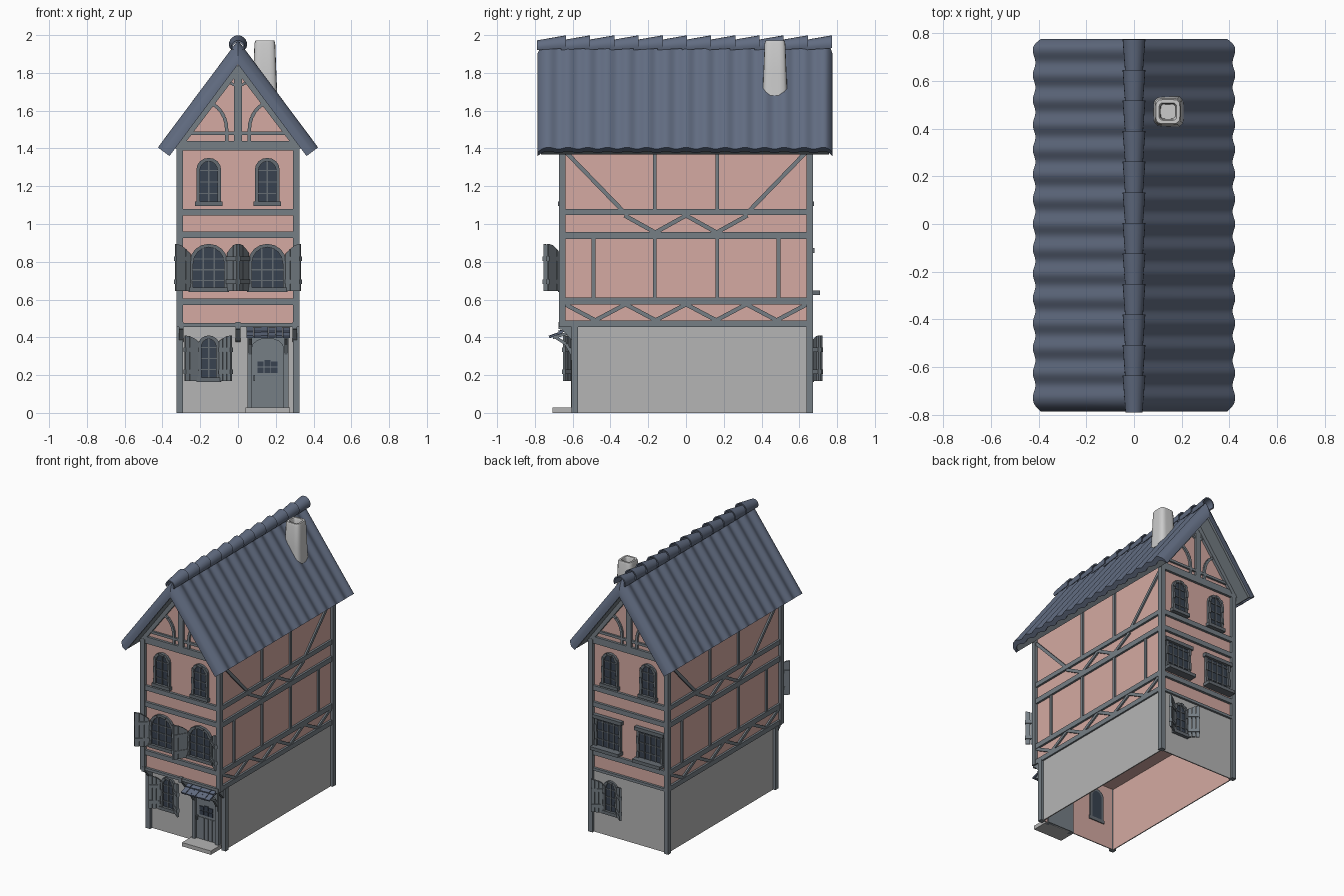
import bpy, bmesh
from math import sin, cos, pi, radians, hypot
from mathutils import Vector

if "Cube" in bpy.data.objects:
    bpy.data.objects.remove(bpy.data.objects["Cube"])

def mat(name, c):
    m = bpy.data.materials.new(name)
    m.diffuse_color = (*c, 1)
    m.use_nodes = True
    m.node_tree.nodes["Principled BSDF"].inputs["Base Color"].default_value = m.diffuse_color
    return m
PINK = mat("plaster", (0.66, 0.40, 0.36))
STONE = mat("stone", (0.46, 0.46, 0.46))
TIMBER = mat("timber", (0.18, 0.21, 0.235))
DARK = mat("shutter_wood", (0.13, 0.15, 0.17))
TILE = mat("tile", (0.12, 0.15, 0.22))
GLASS = mat("glass", (0.04, 0.055, 0.08))
PALE = mat("chimney_stone", (0.58, 0.58, 0.57))

def finish(bm, name, m, smooth=False):
    bmesh.ops.recalc_face_normals(bm, faces=bm.faces)
    me = bpy.data.meshes.new(name)
    bm.to_mesh(me)
    bm.free()
    o = bpy.data.objects.new(name, me)
    bpy.context.collection.objects.link(o)
    me.materials.append(m)
    if smooth:
        bpy.ops.object.select_all(action='DESELECT')
        o.select_set(True)
        bpy.context.view_layer.objects.active = o
        bpy.ops.object.shade_smooth_by_angle(angle=radians(40))
    return o

# Wall maps: (along, up, outward) -> world
def front(y): return lambda u, z, d: Vector((u, y - d, z))
def back(y): return lambda u, z, d: Vector((-u, y + d, z))
def side(s, x): return lambda u, z, d: Vector((s * (x + d), u, z))
FU, FL, BK = front(-0.65), front(-0.58), back(0.65)
SIDES = [side(1, 0.305), side(-1, 0.305)]
YZ = side(1, 0)

def prism(bm, M, pts, d0, d1):
    a = [bm.verts.new(M(u, z, d0)) for u, z in pts]
    b = [bm.verts.new(M(u, z, d1)) for u, z in pts]
    n = len(pts)
    bm.faces.new(a)
    bm.faces.new(b)
    for i in range(n):
        bm.faces.new((a[i], a[(i + 1) % n], b[(i + 1) % n], b[i]))

def rect(bm, M, u0, u1, z0, z1, d0, d1):
    prism(bm, M, [(u0, z0), (u1, z0), (u1, z1), (u0, z1)], d0, d1)

def bar(bm, M, p, q, w, d0, d1):
    L = hypot(q[0] - p[0], q[1] - p[1])
    nx, nz = -(q[1] - p[1]) / L * w / 2, (q[0] - p[0]) / L * w / 2
    prism(bm, M, [(p[0] - nx, p[1] - nz), (q[0] - nx, q[1] - nz),
                  (q[0] + nx, q[1] + nz), (p[0] + nx, p[1] + nz)], d0, d1)

def path(bm, M, pts, w, d0, d1):
    for p, q in zip(pts, pts[1:]):
        bar(bm, M, p, q, w, d0, d1)

# Plaster shell, open underneath
bm = bmesh.new()
prism(bm, FU, [(-0.305, 0.46), (0.305, 0.46), (0.305, 1.42), (0, 1.84), (-0.305, 1.42)], 0, -1.30)
c = [(-0.3, -0.575), (0.3, -0.575), (0.3, 0.645), (-0.3, 0.645)]
for i in range(4):
    (x0, y0), (x1, y1) = c[i], c[(i + 1) % 4]
    bm.faces.new([bm.verts.new(v) for v in ((x0, y0, 0), (x1, y1, 0), (x1, y1, 0.46), (x0, y0, 0.46))])
finish(bm, "plaster_walls", PINK)

# Stone ground floor
bm = bmesh.new()
for M in (FL, BK):
    rect(bm, M, -0.305, 0.305, 0, 0.46, -0.004, 0.003)
for M in SIDES:
    rect(bm, M, -0.58, 0.65, 0, 0.46, -0.004, 0.003)
finish(bm, "stone_ground_walls", STONE)

# Corner posts
bm = bmesh.new()
for s in (-1, 1):
    M = side(s, 0)
    rect(bm, M, -0.607, -0.573, 0, 0.46, 0.29, 0.325)
    rect(bm, M, -0.672, -0.637, 0.455, 1.42, 0.29, 0.325)
    rect(bm, M, 0.637, 0.672, 0, 1.42, 0.29, 0.325)
finish(bm, "corner_posts", TIMBER)

# Gable wall timbers, front and back
bm = bmesh.new()
for M in (FU, BK):
    for z0, z1 in ((0.455, 0.475), (0.57, 0.605), (0.925, 0.96), (1.045, 1.08), (1.39, 1.44)):
        rect(bm, M, -0.31, 0.31, z0, z1, 0, 0.018)
    rect(bm, M, -0.26, 0.26, 1.472, 1.49, 0, 0.014)
    rect(bm, M, -0.02, 0.02, 1.44, 1.83, 0, 0.018)
    for s in (-1, 1):
        bar(bm, M, (s * 0.33, 1.40), (0, 1.835), 0.045, -0.002, 0.02)
        arc = [(s * (0.19 - 0.13 * cos(a)), 1.50 + 0.15 * sin(a)) for a in (i * pi / 14 for i in range(7))]
        path(bm, M, [(s * 0.06, 1.44)] + arc, 0.018, 0, 0.014)
        path(bm, M, [(s * 0.02, 1.735), (s * 0.045, 1.75), (s * 0.07, 1.765)], 0.014, 0, 0.012)
finish(bm, "gable_timbers", TIMBER)

# Side wall timbers
bm = bmesh.new()
for M in SIDES:
    for z0, z1 in ((0.455, 0.49), (0.573, 0.61), (0.92, 0.957), (1.047, 1.08)):
        rect(bm, M, -0.64, 0.64, z0, z1, 0, 0.015)
    for y in (-0.165, 0.165):
        rect(bm, M, y - 0.01, y + 0.01, 1.08, 1.42, 0, 0.012)
    for y in (-0.49, -0.165, 0.165, 0.49):
        rect(bm, M, y - 0.01, y + 0.01, 0.61, 0.92, 0, 0.012)
    for s in (-1, 1):
        bar(bm, M, (s * 0.335, 1.07), (s * 0.64, 1.385), 0.022, 0, 0.011)
    path(bm, M, [(-0.325 + i * 0.1625, 1.045 - 0.09 * (i % 2)) for i in range(5)], 0.022, 0, 0.011)
    path(bm, M, [(-0.64 + i * 0.16, 0.575 - 0.085 * (i % 2)) for i in range(9)], 0.022, 0, 0.011)
finish(bm, "side_timbers", TIMBER)

# Overhang brackets
bm = bmesh.new()
for x in (-0.3, 0, 0.3):
    prism(bm, YZ, [(-0.58, 0.375), (-0.605, 0.385), (-0.655, 0.44), (-0.675, 0.445),
                   (-0.675, 0.48), (-0.58, 0.48)], x - 0.012, x + 0.012)
finish(bm, "overhang_brackets", TIMBER)

# Windows
def arch(cx, z0, z1, w, rise, n=8, jamb=4):
    h, zs = w / 2, z1 - rise
    L = [(cx - h, z0 + (zs - z0) * i / jamb) for i in range(jamb)]
    A = [(cx - h * cos(pi * i / n), zs + rise * sin(pi * i / n)) for i in range(n + 1)]
    return L + A + [(2 * cx - u, z) for u, z in reversed(L)]

def window(name, M, cx, z0, z1, w, rise, bars=(0,), shutters=None):
    f = 0.018
    fr, gl = bmesh.new(), bmesh.new()
    n, jamb = (8, 4) if rise else (2, 4)
    o = arch(cx, z0, z1, w, rise, n, jamb)
    i_ = arch(cx, z0 + f, z1 - f, w - 2 * f, max(rise - f / 2, 0), n, jamb)
    for k in range(len(o) - 1):          # frame blocks
        prism(fr, M, [o[k], o[k + 1], i_[k + 1], i_[k]], -0.012, 0.022 - 0.005 * (k % 2))
    rect(fr, M, cx - w / 2 - 0.008, cx + w / 2 + 0.008, z0 - 0.006, z0 + f, -0.012, 0.06 if not rise else 0.028)
    if not rise:
        rect(fr, M, cx - w / 2 - 0.012, cx + w / 2 + 0.012, z1 - f, z1 + 0.008, -0.012, 0.03)
    for b in bars:                       # glazing bars
        rect(fr, M, cx + b - 0.004, cx + b + 0.004, z0 + f, z1 - f, 0, 0.014)
    for k in (1, 2, 3):
        z = z0 + (z1 - z0 - rise * 0.5) * k / 3.6
        rect(fr, M, cx - w / 2 + f, cx + w / 2 - f, z - 0.003, z + 0.003, 0, 0.013)
    prism(gl, M, i_, -0.012, 0.008)
    finish(fr, name + "_frame", DARK)
    finish(gl, name + "_glass", GLASS)
    if shutters:
        sw, angles = shutters
        bm = bmesh.new()
        for s, ang in zip((-1, 1), angles):
            ca, sa, hu = cos(radians(ang)), sin(radians(ang)), cx + s * w / 2
            S = lambda u, z, d: M(hu + s * (u * ca - d * sa), z, 0.018 + u * sa + d * ca)
            top = lambda t: z1 - rise * 0.55 * (1 - sin(t * pi / 2))
            for k in range(3):           # planks rising away from the hinge
                a, b = k / 3, (k + 1) / 3
                prism(bm, S, [(a * sw + 0.001, z0), (b * sw - 0.001, z0),
                              (b * sw - 0.001, top(b)), (a * sw + 0.001, top(a))], -0.006, 0.006)
            for z in (0.2, 0.68):
                zc = z0 + (z1 - z0) * z
                rect(bm, S, 0, sw, zc - 0.012, zc + 0.012, -0.011, 0.011)
        finish(bm, name + "_shutters", TIMBER)

for s, tag in ((-1, "left"), (1, "right")):
    x = s * 0.155
    window("front_top_window_" + tag, FU, x, 1.10, 1.35, 0.13, 0.06)
    window("back_top_window_" + tag, BK, x, 1.10, 1.35, 0.13, 0.06)
    window("front_middle_window_" + tag, FU, x, 0.645, 0.895, 0.20, 0.095, (-0.03, 0.03),
           (0.1, (40, 58) if s < 0 else (58, 40)))
    window("back_middle_window_" + tag, BK, x * 1.1, 0.63, 0.865, 0.21, 0, (-0.045, 0, 0.045))
window("front_ground_window", FL, -0.155, 0.17, 0.41, 0.115, 0.055, (0,), (0.08, (30, 38)))
window("back_ground_window", BK, -0.15, 0.17, 0.41, 0.115, 0.055, (0,), (0.08, (30, 38)))

# Door, frame, step
bm = bmesh.new()
for x0, x1 in ((0.05, 0.075), (0.24, 0.268)):
    rect(bm, FL, x0, x1, 0, 0.40, -0.012, 0.028)
o, i_ = arch(0.157, 0, 0.42, 0.19, 0.03), arch(0.157, 0, 0.395, 0.165, 0.05)
for k in range(len(o) - 1):
    prism(bm, FL, [o[k], o[k + 1], i_[k + 1], i_[k]], -0.012, 0.022)
finish(bm, "door_frame", TIMBER)
bm = bmesh.new()
prism(bm, FL, i_, -0.012, 0.008)
for k in range(5):
    rect(bm, FL, 0.078 + k * 0.032, 0.108 + k * 0.032, 0.03, 0.19, 0.008, 0.012)
rect(bm, FL, 0.083, 0.091, 0.17, 0.2, 0.01, 0.028)
finish(bm, "door_leaf", TIMBER)
bm = bmesh.new()
for k in range(3):
    for z0, z1 in ((0.21, 0.24), (0.246, 0.28 - 0.008 * abs(k - 1))):
        rect(bm, FL, 0.104 + k * 0.036, 0.136 + k * 0.036, z0, z1, 0.006, 0.014)
finish(bm, "door_panes", GLASS)
bm = bmesh.new()
rect(bm, front(0), 0.04, 0.275, 0, 0.028, 0.575, 0.707)
finish(bm, "door_step", STONE)

# Tiled canopy with braces
bm = bmesh.new()
for k in range(6):
    x = 0.046 + k * 0.0385
    for p, q in (((-0.725, 0.402), (-0.655, 0.427)), ((-0.675, 0.428), (-0.60, 0.448))):
        bar(bm, YZ, p, q, 0.014 - 0.004 * (k % 2), x, x + 0.036)
finish(bm, "canopy_tiles", TILE)
bm = bmesh.new()
for x in (0.055, 0.245):
    bar(bm, YZ, (-0.705, 0.397), (-0.58, 0.437), 0.014, x, x + 0.018)
    path(bm, YZ, [(-0.69, 0.40), (-0.635, 0.365), (-0.60, 0.305)], 0.016, x, x + 0.018)
    rect(bm, YZ, -0.612, -0.58, 0.28, 0.43, x, x + 0.018)
finish(bm, "canopy_braces", TIMBER)

# Roof: wavy tile sheet that rolls down at both verges
dx, dz, APEX = 0.598, -0.801, 1.962
Y0, Y1, N = -0.785, 0.775, 180
for s, tag in ((-1, "left"), (1, "right")):
    bm = bmesh.new()
    rows = []
    for k in range(N + 1):
        y = Y0 + (Y1 - Y0) * k / N
        e = min(y - Y0, Y1 - y)
        h = 0.007 * cos(2 * pi * y / 0.104) - (0.028 * (1 - e / 0.035) ** 2 if e < 0.035 else 0)
        row = []
        for t, d in ((0, 0), (0.35, 0), (0.70, 0), (0.70, -0.035), (0, -0.035)):
            if t == 0:
                p = (0, y, APEX + (d + h) / dx)
            else:
                p = (s * (t * dx - (d + h) * dz), y, APEX + t * dz + (d + h) * dx)
            row.append(bm.verts.new(p))
        rows.append(row)
    for a, b in zip(rows, rows[1:]):
        for j in range(5):
            bm.faces.new((a[j], a[(j + 1) % 5], b[(j + 1) % 5], b[j]))
    bm.faces.new(rows[0])
    bm.faces.new(rows[-1])
    finish(bm, "roof_tiles_" + tag, TILE, True)
    # Boarding under the tiles
    bm = bmesh.new()
    P = lambda t, d: (s * (t * dx - d * dz), APEX + t * dz + d * dx)
    prism(bm, front(0), [(0, APEX - 0.03 / dx), P(0.69, -0.03), P(0.69, -0.068), (0, APEX - 0.068 / dx)], 0.768, -0.758)
    finish(bm, "roof_boarding_" + tag, TIMBER)

# Ridge tiles, overlapping half pipes
bm = bmesh.new()
for k in range(12):
    y0 = -0.79 + k * 0.128
    rings = []
    for y, r, zc in ((y0, 0.036, 1.936), (y0 + 0.155, 0.048, 1.951)):
        for q in (r, r - 0.009):
            rings.append([bm.verts.new((q * cos(a), y, zc + q * sin(a)))
                          for a in (radians(-25 + 230 * j / 12) for j in range(13))])
    o0, i0, o1, i1 = rings
    for A, B in ((o0, o1), (o1, i1), (i1, i0), (i0, o0)):
        for j in range(12):
            bm.faces.new((A[j], A[j + 1], B[j + 1], B[j]))
    for j in (0, 12):
        bm.faces.new((o0[j], o1[j], i1[j], i0[j]))
finish(bm, "ridge_tiles", TILE, True)

# Chimney with a hollow flue
bm = bmesh.new()
rings = []
for z, r in ((1.68, 0.066), (1.80, 0.061), (1.955, 0.055), (1.972, 0.05), (1.972, 0.037), (1.962, 0.032), (1.90, 0.03)):
    ring = []
    for j in range(24):
        a = 2 * pi * (j + 0.5) / 24
        k = r / (abs(cos(a)) ** 6 + abs(sin(a)) ** 6) ** (1 / 6)
        ring.append(bm.verts.new((0.142 + k * cos(a), 0.471 + k * sin(a), z)))
    rings.append(ring)
for A, B in zip(rings, rings[1:]):
    for j in range(24):
        bm.faces.new((A[j], A[(j + 1) % 24], B[(j + 1) % 24], B[j]))
bm.faces.new(rings[0])
bm.faces.new(rings[-1])
finish(bm, "chimney", PALE, True)
